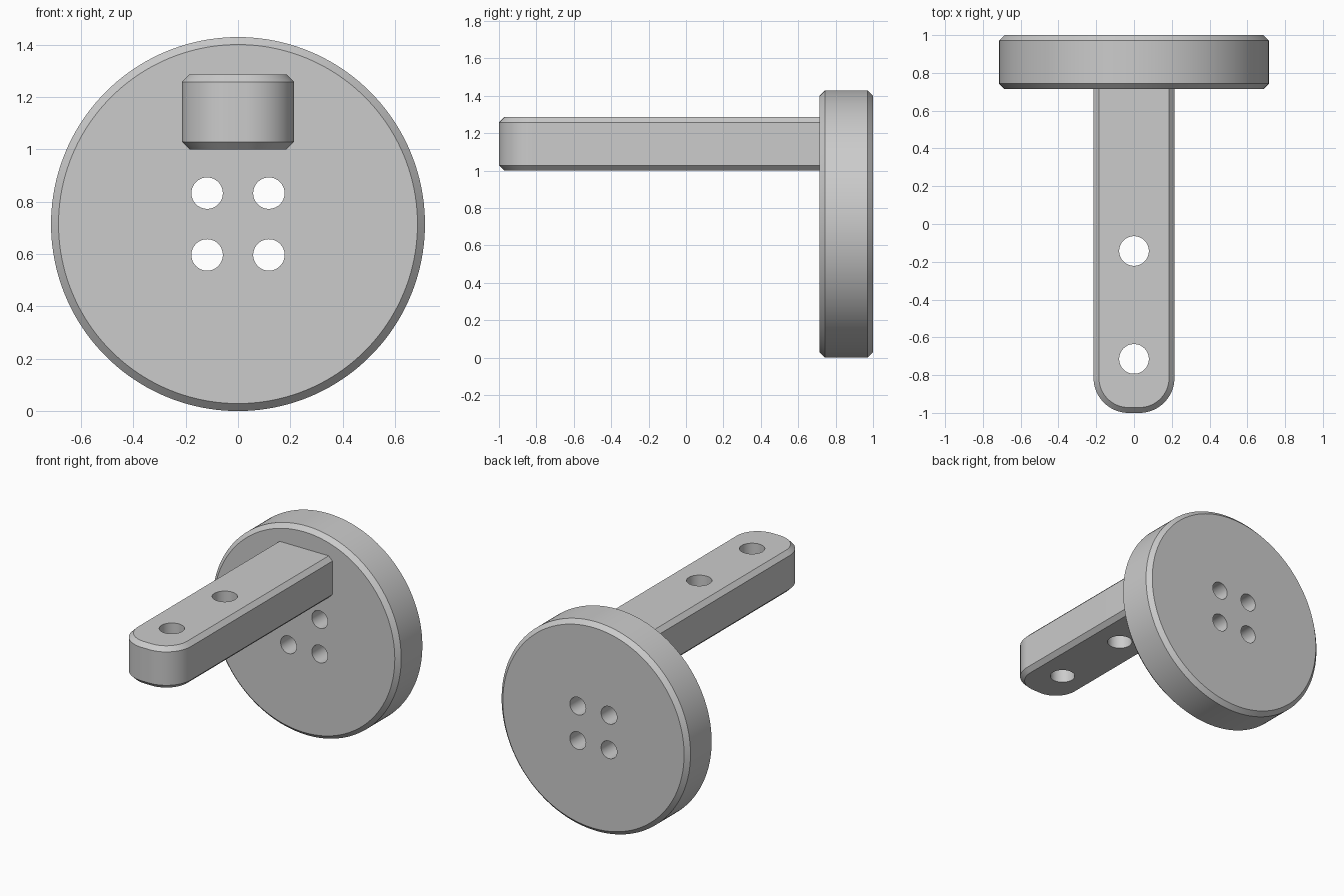
import bpy, bmesh, math
from mathutils import Matrix, Vector

cube = bpy.data.objects.get("Cube")
if cube:
    bpy.data.objects.remove(cube, do_unlink=True)

U = 2 / 14            # design unit
CHAMFER = 0.2 * U
DISC_R = 5 * U
DISC_FRONT = 1 - 2 * U

grey = bpy.data.materials.new("plain grey")
grey.use_nodes = True
COLOUR = (0.6, 0.6, 0.6, 1)
grey.diffuse_color = COLOUR
grey.node_tree.nodes["Principled BSDF"].inputs["Base Color"].default_value = COLOUR


def arc(cx, cy, r, start, end, steps):
    angles = [start + (end - start) * i / steps for i in range(steps + 1)]
    return [(cx + r * math.cos(a), cy + r * math.sin(a)) for a in angles]


def chamfered_slab(name, outline, low, high, matrix):
    """Stack an outline into a slab with chamfered rims; outline(inset) gives the points."""
    bm = bmesh.new()
    levels = [(low, CHAMFER), (low + CHAMFER, 0), (high - CHAMFER, 0), (high, CHAMFER)]
    rings = [[bm.verts.new((x, y, z)) for x, y in outline(inset)] for z, inset in levels]
    n = len(rings[0])
    for a, b in zip(rings, rings[1:]):
        for i in range(n):
            j = (i + 1) % n
            bm.faces.new((a[i], a[j], b[j], b[i]))
    bm.faces.new(rings[0][::-1])
    bm.faces.new(rings[-1])
    bm.transform(matrix)
    bmesh.ops.recalc_face_normals(bm, faces=bm.faces)
    mesh = bpy.data.meshes.new(name)
    bm.to_mesh(mesh)
    bm.free()
    mesh.materials.append(grey)
    obj = bpy.data.objects.new(name, mesh)
    bpy.context.collection.objects.link(obj)
    return obj


def drill(obj, centres, radius, rotation):
    """Cut round through holes, then shade the part."""
    bm = bmesh.new()
    for c in centres:
        bmesh.ops.create_cone(bm, cap_ends=True, segments=64, radius1=radius, radius2=radius,
                              depth=1, matrix=Matrix.Translation(Vector(c)) @ rotation)
    mesh = bpy.data.meshes.new("drill")
    bm.to_mesh(mesh)
    bm.free()
    mesh.materials.append(grey)
    cutter = bpy.data.objects.new("drill", mesh)
    cutter.hide_render = True
    bpy.context.collection.objects.link(cutter)
    mod = obj.modifiers.new("holes", "BOOLEAN")
    mod.operation, mod.solver, mod.object = "DIFFERENCE", "EXACT", cutter
    bpy.ops.object.select_all(action="DESELECT")
    bpy.context.view_layer.objects.active = obj
    obj.select_set(True)
    bpy.ops.object.modifier_apply(modifier=mod.name)
    bpy.data.objects.remove(cutter, do_unlink=True)
    bpy.ops.object.shade_smooth_by_angle(angle=math.radians(30))


# Round mounting disc, standing upright at the back
def disc_outline(inset):
    return arc(0, 0, DISC_R - inset, 0, math.tau, 160)[:-1]


to_back = Matrix.Translation((0, 0, DISC_R)) @ Matrix.Rotation(math.pi / 2, 4, "X")
disc = chamfered_slab("mounting_disc", disc_outline, -1, -DISC_FRONT, to_back)
s = 0.118
drill(disc, [(x, 0.86, DISC_R + z) for x in (-s, s) for z in (-s, s)], 0.06,
      Matrix.Rotation(math.pi / 2, 4, "X"))


# Bar reaching forward, with rounded front corners
def bar_outline(inset):
    half, r = 1.5 * U, 1.3 * U
    cx, cy, back = half - r, r - 1, DISC_FRONT + 0.005
    left = arc(-cx, cy, r - inset, math.pi, 1.5 * math.pi, 24)
    right = arc(cx, cy, r - inset, 1.5 * math.pi, math.tau, 24)
    return left + right + [(half - inset, back), (inset - half, back)]


bar = chamfered_slab("bar", bar_outline, 7 * U, 9 * U, Matrix.Identity(4))
drill(bar, [(0, -U, 8 * U), (0, -5 * U, 8 * U)], 0.55 * U, Matrix.Identity(4))
